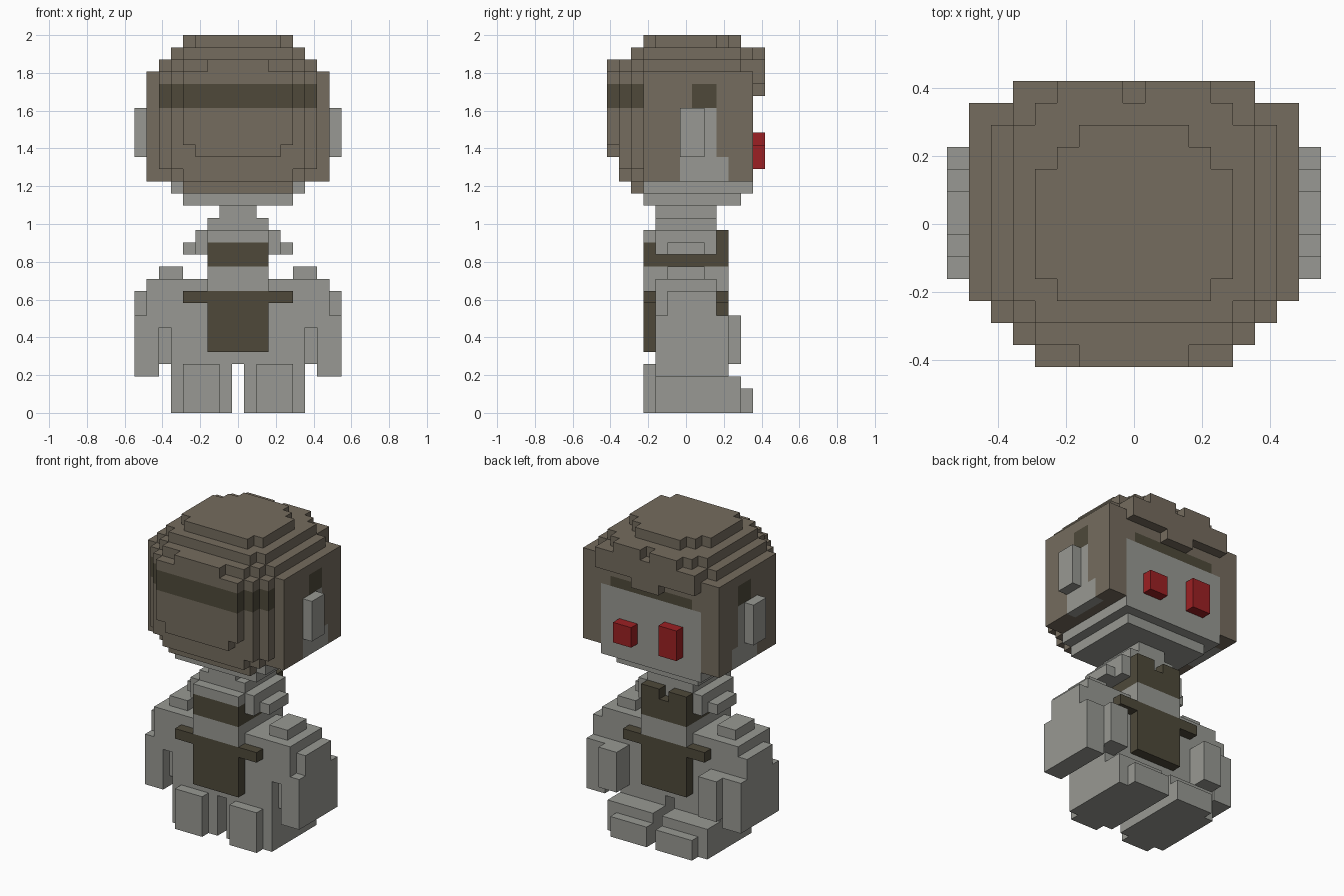
import bpy
import bmesh
from mathutils import Vector

cube = bpy.data.objects.get("Cube")
if cube:
    bpy.data.objects.remove(cube, do_unlink=True)

UNIT = 2 / 31  # edge length of one block


def linear(channel):
    c = channel / 255
    return c / 12.92 if c <= 0.04045 else ((c + 0.055) / 1.055) ** 2.4


def make_material(name, *rgb):
    colour = (*[linear(c) for c in rgb], 1)
    mat = bpy.data.materials.new(name)
    mat.use_nodes = True
    mat.diffuse_color = colour
    shader = next(n for n in mat.node_tree.nodes if n.type == 'BSDF_PRINCIPLED')
    shader.inputs["Base Color"].default_value = colour
    shader.inputs["Roughness"].default_value = 0.9
    return mat


materials = {
    "brown": make_material("helmet brown", 117, 108, 94),
    "grey": make_material("stone grey", 152, 153, 147),
    "dark": make_material("dark olive cloth", 78, 73, 58),
    "red": make_material("eye red", 156, 32, 35),
}
colours = list(materials)
blocks = {}  # cell -> (part, colour)


def cells(x, y, z, sides=(-1, 1)):
    """Cells of a box; x is a distance range from the middle, mirrored."""
    return {(s * i, j, k) for s in sides for i in range(x[0], x[1] + 1)
            for j in range(y[0], y[1] + 1) for k in range(z[0], z[1])}


def fill(part, colour, x, y, z, sides=(-1, 1)):
    for cell in cells(x, y, z, sides):
        blocks[cell] = (part, colour)


def paint(colour, x, y, z):
    for cell in cells(x, y, z):
        if cell in blocks:
            blocks[cell] = (blocks[cell][0], colour)


# Head: main block, stepped front layers, rounded crown
fill("head", "brown", (0, 7), (-3, 5), (19, 28))
fill("head", "brown", (0, 6), (-4, -4), (20, 28))
fill("head", "brown", (0, 5), (-4, -4), (19, 20))
fill("head", "brown", (0, 5), (-5, -5), (20, 28))
fill("head", "brown", (0, 4), (-5, -5), (19, 29))
fill("head", "brown", (0, 4), (-6, -6), (22, 28))
fill("head", "brown", (0, 3), (-6, -6), (21, 28))
fill("head", "brown", (0, 2), (-6, -6), (28, 29))
fill("head", "brown", (0, 6), (-3, 4), (28, 29))
fill("head", "brown", (0, 5), (-4, 5), (28, 29))
fill("head", "brown", (0, 5), (-3, 4), (29, 30))
fill("head", "brown", (0, 4), (-4, 5), (29, 30))
fill("head", "brown", (0, 4), (-2, 2), (30, 31))
fill("head", "brown", (0, 3), (-3, 3), (30, 31))
fill("head", "brown", (0, 2), (4, 4), (30, 31))

# Jaw
fill("jaw", "grey", (0, 5), (-3, 5), (18, 19))
fill("jaw", "brown", (0, 4), (-4, -4), (18, 19))
fill("jaw", "grey", (0, 4), (-3, 4), (17, 18))

# Painted band, face, cheeks and temple spots
paint("dark", (0, 6), (-6, -4), (25, 27))
paint("grey", (0, 5), (5, 5), (18, 25))
paint("dark", (0, 4), (5, 5), (25, 26))
paint("grey", (7, 7), (0, 2), (19, 25))
paint("grey", (7, 7), (3, 3), (19, 21))
paint("dark", (7, 7), (1, 2), (25, 27))

# Overhanging fringe above the face
fill("fringe", "brown", (4, 5), (6, 6), (27, 29))
fill("fringe", "brown", (1, 3), (6, 6), (27, 30))
fill("fringe", "brown", (0, 0), (6, 6), (26, 29))
fill("fringe", "brown", (1, 1), (6, 6), (26, 27))

# Ears and eyes
fill("ears", "grey", (8, 8), (0, 1), (21, 25))
fill("left_eye", "red", (2, 3), (6, 6), (20, 22), [1])
fill("right_eye", "red", (2, 3), (6, 6), (20, 23), [-1])

# Neck and shoulders
fill("neck", "grey", (0, 1), (-2, 2), (16, 17))
fill("neck", "grey", (0, 2), (-2, 2), (15, 16))
fill("shoulders", "grey", (0, 3), (-2, 2), (13, 15))
fill("shoulders", "grey", (0, 2), (-3, -3), (14, 15))
fill("shoulders", "grey", (4, 4), (-1, 1), (13, 14))

# Torso with chest strap and collar
fill("torso", "grey", (0, 3), (-2, 2), (4, 11))
fill("torso", "grey", (0, 2), (-3, 3), (10, 12))
fill("chest_strap", "dark", (0, 2), (-3, 3), (12, 13))
fill("chest_strap", "dark", (0, 2), (-3, -3), (13, 14))
fill("collar", "dark", (0, 2), (3, 3), (13, 14))
fill("collar", "dark", (1, 2), (3, 3), (14, 15))

# Belt and hanging cloth, both sides
for side in (-3, 3):
    fill("belt", "dark", (0, 4), (side, side), (9, 10))
    fill("hanging_cloth", "dark", (0, 2), (side, side), (5, 9))

# Arms
fill("arms", "grey", (5, 6), (-1, 1), (11, 12))
fill("arms", "grey", (4, 7), (-2, 2), (7, 11))
fill("arms", "grey", (4, 5), (-2, 2), (4, 7))
fill("arms", "grey", (6, 6), (-1, 2), (4, 7))
fill("arms", "grey", (7, 8), (-2, 3), (3, 8))
fill("arms", "grey", (7, 8), (-1, 2), (8, 10))
fill("arms", "grey", (5, 6), (3, 4), (4, 8))

# Legs and feet
fill("legs", "grey", (1, 5), (-2, 2), (0, 5))
fill("feet", "grey", (1, 5), (3, 4), (0, 3))
fill("feet", "grey", (1, 4), (5, 5), (0, 2))
fill("feet", "grey", (2, 4), (-3, -3), (0, 4))


def build(part):
    """Skin the exposed sides of one part and merge flat regions."""
    bm = bmesh.new()
    corners = {}

    def corner(p):
        key = tuple(round(2 * c) for c in p)
        if key not in corners:
            corners[key] = bm.verts.new(p * UNIT)
        return corners[key]

    for cell, (owner, colour) in blocks.items():
        if owner != part:
            continue
        centre = Vector(cell) + Vector((0, 0, 0.5))
        for axis in range(3):
            for sign in (-1, 1):
                n = Vector((0, 0, 0))
                n[axis] = sign
                if tuple(int(c + d) for c, d in zip(cell, n)) in blocks:
                    continue
                u = Vector((0, 0, 0))
                u[(axis + 1) % 3] = 1
                v = n.cross(u)
                ring = [corner(centre + (n + a * u + b * v) / 2)
                        for a, b in ((-1, -1), (1, -1), (1, 1), (-1, 1))]
                bm.faces.new(ring).material_index = colours.index(colour)
    bmesh.ops.dissolve_limit(bm, angle_limit=0.01, verts=bm.verts[:],
                             edges=bm.edges[:], delimit={'MATERIAL', 'NORMAL'})
    mesh = bpy.data.meshes.new(part)
    for mat in materials.values():
        mesh.materials.append(mat)
    bm.to_mesh(mesh)
    bm.free()
    bpy.context.collection.objects.link(bpy.data.objects.new(part, mesh))


for name in sorted({owner for owner, _ in blocks.values()}):
    build(name)
